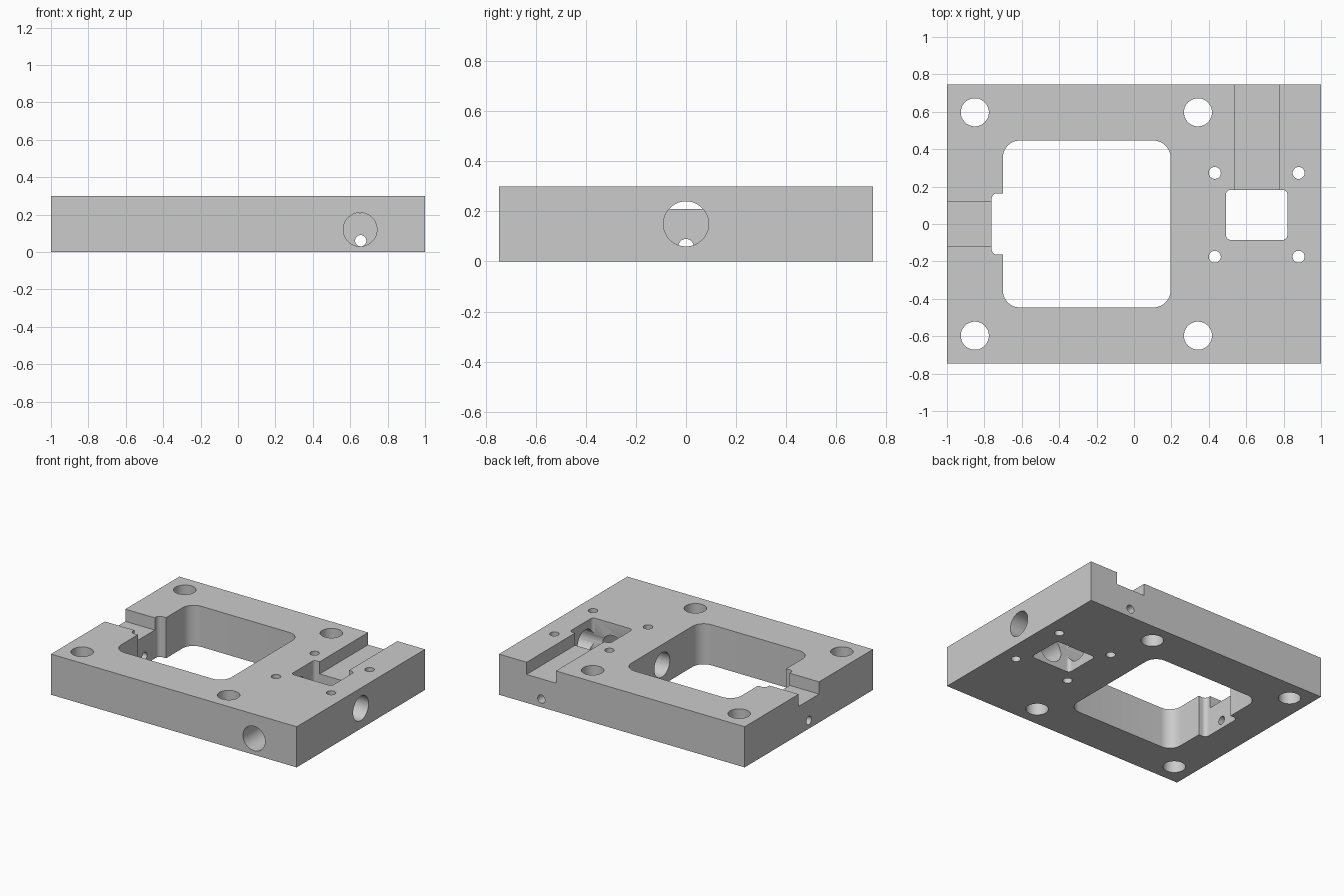
import bpy, bmesh, math
from mathutils import Matrix, Vector

if "Cube" in bpy.data.objects:
    bpy.data.objects.remove(bpy.data.objects["Cube"], do_unlink=True)

W, D, H = 1.0, 0.746, 0.299      # half width, half depth, height
FLOOR = 0.209                    # floor of the open channels
PX, PY = 0.656, 0.049            # centre of the small pocket

metal = bpy.data.materials.new("plain grey")
metal.use_nodes = True
grey = (0.6, 0.6, 0.6, 1)
metal.diffuse_color = grey
metal.node_tree.nodes["Principled BSDF"].inputs["Base Color"].default_value = grey


def to_object(name, bm):
    bmesh.ops.recalc_face_normals(bm, faces=bm.faces)
    mesh = bpy.data.meshes.new(name)
    bm.to_mesh(mesh)
    bm.free()
    mesh.materials.append(metal)
    ob = bpy.data.objects.new(name, mesh)
    bpy.context.collection.objects.link(ob)
    return ob


def block(name, x0, x1, y0, y1, z0, z1, radius=0):
    """Box, optionally with rounded vertical edges."""
    bm = bmesh.new()
    bmesh.ops.create_cube(bm, size=1)
    for v in bm.verts:
        v.co = Vector((x1 if v.co.x > 0 else x0,
                       y1 if v.co.y > 0 else y0,
                       z1 if v.co.z > 0 else z0))
    if radius:
        upright = [e for e in bm.edges
                   if abs(e.verts[0].co.z - e.verts[1].co.z) > 0.01]
        bmesh.ops.bevel(bm, geom=upright, offset=radius, segments=10,
                        profile=0.5, affect='EDGES')
    return to_object(name, bm)


def drill(name, start, end, radius):
    """Round cutter between two points."""
    a, b = Vector(start), Vector(end)
    turn = (b - a).to_track_quat('Z', 'Y').to_matrix().to_4x4()
    bm = bmesh.new()
    bmesh.ops.create_cone(bm, cap_ends=True, segments=48, radius1=radius,
                          radius2=radius, depth=(b - a).length,
                          matrix=Matrix.Translation((a + b) / 2) @ turn)
    return to_object(name, bm)


plate = block("mounting_plate", -W, W, -D, D, 0, H)

# Through openings: main window, its side notch and the small pocket
cutters = [
    block("window_cutter", -0.701, 0.195, -0.446, 0.446, -0.1, 0.4, 0.09),
    block("notch_cutter", -0.761, -0.5, -0.164, 0.164, -0.1, 0.4, 0.03),
    block("pocket_cutter", PX - 0.164, PX + 0.164, PY - 0.134, PY + 0.134,
          -0.1, 0.4, 0.025),
]

# Open channels running to the side and back edges
cutters += [
    block("side_channel_cutter", -1.1, -0.65, -0.119, 0.119, FLOOR, 0.4),
    block("back_channel_cutter", PX - 0.119, PX + 0.119, PY, 0.9, FLOOR, 0.4),
]

# Corner bolt holes and the screw holes around the pocket
for sy in (-1, 1):
    for x in (-0.851, 0.342):
        y = sy * 0.597
        cutters.append(drill("bolt_cutter", (x, y, -0.1), (x, y, 0.4), 0.075))
    for sx in (-1, 1):
        x, y = PX + sx * 0.224, PY + sy * 0.224
        cutters.append(drill("screw_cutter", (x, y, -0.1), (x, y, 0.4), 0.032))

# Wide horizontal bores and the narrow holes opposite them
cutters += [
    drill("side_bore_cutter", (1.1, 0, 0.15), (0, 0, 0.15), 0.09),
    drill("front_bore_cutter", (PX - 0.003, -0.9, 0.12), (PX - 0.003, PY, 0.12), 0.09),
    drill("side_pin_cutter", (-1.1, 0, 0.06), (-0.6, 0, 0.06), 0.03),
    drill("back_pin_cutter", (PX, PY, 0.06), (PX, 0.9, 0.06), 0.03),
]

bpy.ops.object.select_all(action='DESELECT')
bpy.context.view_layer.objects.active = plate
plate.select_set(True)
for cutter in cutters:
    cutter.hide_render = True
    mod = plate.modifiers.new("cut", 'BOOLEAN')
    mod.operation = 'DIFFERENCE'
    mod.solver = 'EXACT'
    mod.object = cutter
    bpy.ops.object.modifier_apply(modifier=mod.name)
    bpy.data.objects.remove(cutter, do_unlink=True)

bpy.ops.object.shade_smooth_by_angle(angle=math.radians(30))
